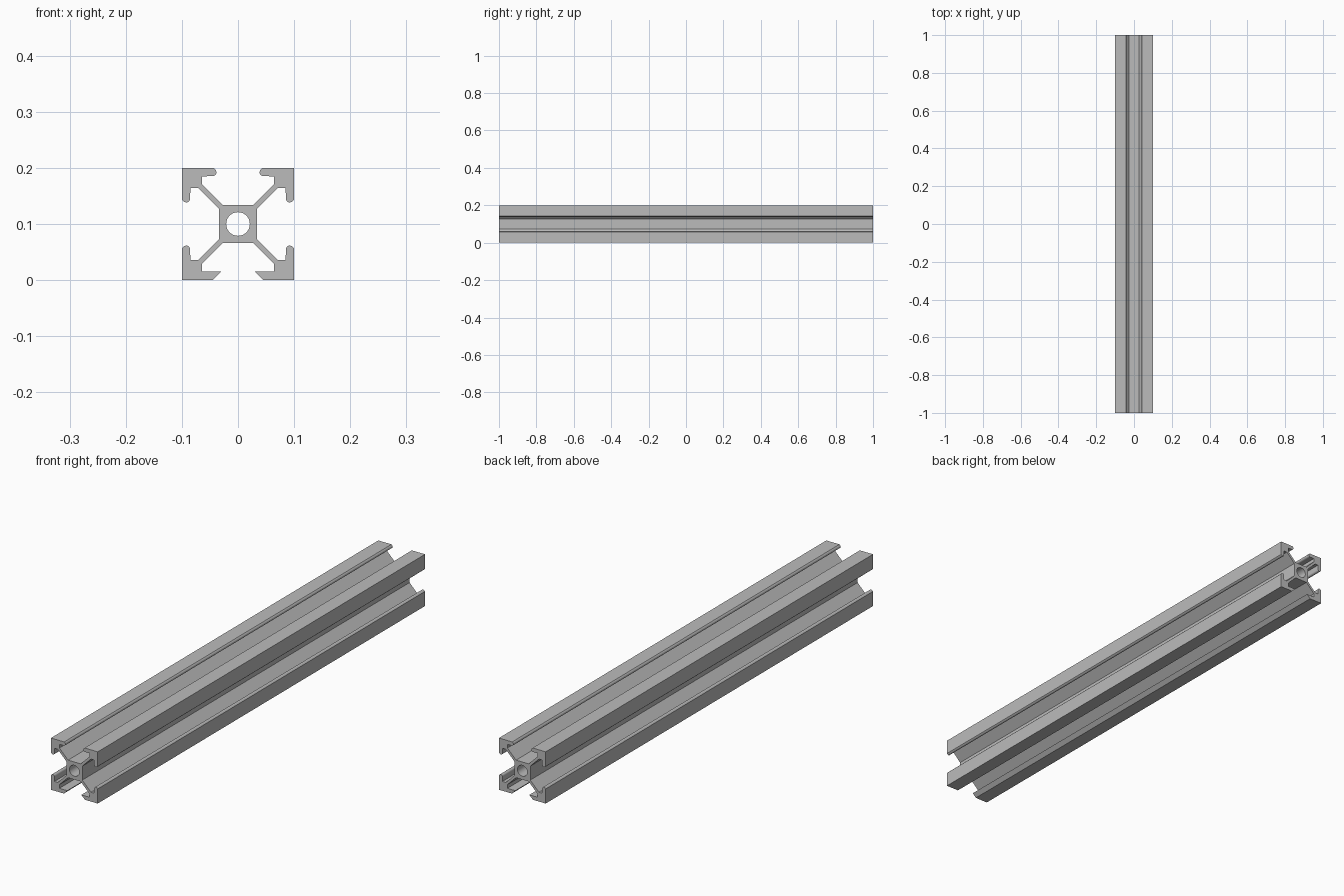
import bpy
import bmesh
from math import sin, cos, pi, radians

cube = bpy.data.objects.get("Cube")
if cube:
    bpy.data.objects.remove(cube, do_unlink=True)

HALF = 0.1        # half width of the square section
LENGTH = 2.0
BORE = 0.021

# Half of one slot as (depth, offset): web, pocket and then a lip
WEB = [(0.034, 0.027), (0.071, 0.064), (0.085, 0.064)]
CHAMFERED_LIP = [(0.085, 0.03), (HALF, 0.045)]


def arc(cx, cy, r, start, end, steps):
    return [(cx + r * cos(radians(start + (end - start) * i / steps)),
             cy + r * sin(radians(start + (end - start) * i / steps)))
            for i in range(steps + 1)]


ROUND_LIP = arc(0.0922, 0.0455, 0.007, 180, 315, 7) + [(HALF, 0.0435)]


def quadrant(sx, sz):
    """Outline of one corner, counter-clockwise about the centre."""
    side = WEB + ROUND_LIP
    cap = WEB + (ROUND_LIP if sz > 0 else CHAMFERED_LIP)
    pts = side + [(HALF, HALF)] + [(b, a) for a, b in reversed(cap)]
    pts = [(sx * x, sz * z) for x, z in pts]
    return pts if sx * sz > 0 else pts[::-1]


def add_loop(bm, pts):
    verts = [bm.verts.new((x, -LENGTH / 2, z + HALF)) for x, z in pts]
    return [bm.edges.new((v, verts[i - 1])) for i, v in enumerate(verts)]


# Cross-section with its centre bore, filled and extruded along y
bm = bmesh.new()
outline = [p for sx, sz in ((1, 1), (-1, 1), (-1, -1), (1, -1))
           for p in quadrant(sx, sz)]
edges = add_loop(bm, outline) + add_loop(bm, arc(0, 0, BORE, 0, 360, 48)[:-1])
bmesh.ops.triangle_fill(bm, edges=edges, use_beauty=True, use_dissolve=False)
result = bmesh.ops.extrude_face_region(bm, geom=bm.faces[:])
moved = [g for g in result["geom"] if isinstance(g, bmesh.types.BMVert)]
bmesh.ops.translate(bm, verts=moved, vec=(0, LENGTH, 0))
bmesh.ops.recalc_face_normals(bm, faces=bm.faces[:])

mesh = bpy.data.meshes.new("slotted_rail")
bm.to_mesh(mesh)
bm.free()
rail = bpy.data.objects.new("slotted_rail", mesh)
bpy.context.collection.objects.link(rail)

# Plain aluminium grey
colour = (0.5, 0.5, 0.5, 1)
mat = bpy.data.materials.new("aluminium_grey")
mat.use_nodes = True
mat.diffuse_color = colour
mat.node_tree.nodes["Principled BSDF"].inputs["Base Color"].default_value = colour
mesh.materials.append(mat)

# Smooth the bore and lip noses, keep the other edges crisp
bpy.ops.object.select_all(action='DESELECT')
rail.select_set(True)
bpy.context.view_layer.objects.active = rail
bpy.ops.object.shade_smooth_by_angle(angle=pi / 6)
